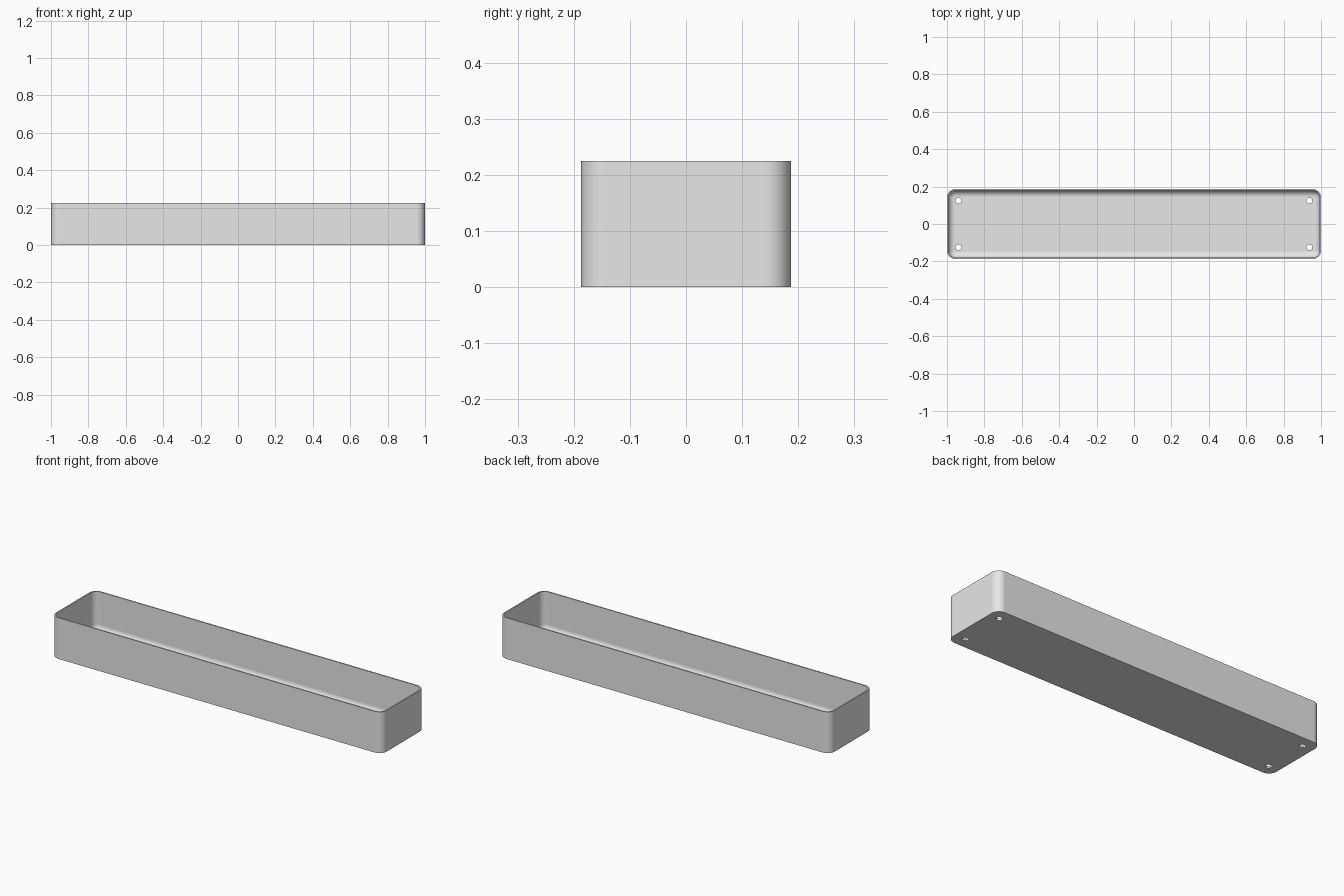
import bpy, bmesh
from math import sin, cos, pi, radians

old = bpy.data.objects.get("Cube")
if old:
    bpy.data.objects.remove(old, do_unlink=True)

HALF_X, HALF_Y, HEIGHT = 1.0, 0.187, 0.225
CORNER, WALL, FLOOR, FILLET = 0.045, 0.007, 0.01, 0.036
SEGMENTS = 10

grey = bpy.data.materials.new("light grey")
grey.use_nodes = True
grey.diffuse_color = (0.8, 0.8, 0.8, 1)
grey.node_tree.nodes["Principled BSDF"].inputs["Base Color"].default_value = (0.8, 0.8, 0.8, 1)


def rounded_ring(bm, inset, z):
    """Rounded rectangle loop, offset inwards by inset."""
    verts = []
    for quarter, (sx, sy) in enumerate([(1, 1), (-1, 1), (-1, -1), (1, -1)]):
        for i in range(SEGMENTS + 1):
            a = (quarter + i / SEGMENTS) * pi / 2
            x = sx * (HALF_X - CORNER) + (CORNER - inset) * cos(a)
            y = sy * (HALF_Y - CORNER) + (CORNER - inset) * sin(a)
            verts.append(bm.verts.new((x, y, z)))
    return verts


# Tray: outer wall, rim, inner wall, then a rounded fillet down to the floor
profile = [(0, 0), (0, HEIGHT), (WALL, HEIGHT)]
for i in range(SEGMENTS + 1):
    a = i / SEGMENTS * pi / 2
    profile.append((WALL + FILLET * (1 - cos(a)), FLOOR + FILLET * (1 - sin(a))))

bm = bmesh.new()
rings = [rounded_ring(bm, inset, z) for inset, z in profile]
for low, high in zip(rings, rings[1:]):
    for i in range(len(low)):
        j = (i + 1) % len(low)
        bm.faces.new((low[i], low[j], high[j], high[i]))
bm.faces.new(rings[0][::-1])
bm.faces.new(rings[-1])
bmesh.ops.recalc_face_normals(bm, faces=bm.faces)
mesh = bpy.data.meshes.new("tray")
bm.to_mesh(mesh)
bm.free()
mesh.materials.append(grey)
tray = bpy.data.objects.new("tray", mesh)
bpy.context.collection.objects.link(tray)

# Four drain holes through the floor
bm = bmesh.new()
for x in (-0.938, 0.938):
    for y in (-0.125, 0.125):
        hole = bmesh.ops.create_cone(bm, cap_ends=True, segments=32,
                                     radius1=0.016, radius2=0.016, depth=0.08)
        bmesh.ops.translate(bm, verts=hole["verts"], vec=(x, y, 0))
cut_mesh = bpy.data.meshes.new("hole_cutter")
bm.to_mesh(cut_mesh)
bm.free()
cut_mesh.materials.append(grey)
cutter = bpy.data.objects.new("hole_cutter", cut_mesh)
bpy.context.collection.objects.link(cutter)
cutter.hide_render = True

bpy.ops.object.select_all(action="DESELECT")
tray.select_set(True)
bpy.context.view_layer.objects.active = tray
cut = tray.modifiers.new("drain_holes", "BOOLEAN")
cut.operation = "DIFFERENCE"
cut.solver = "EXACT"
cut.object = cutter
bpy.ops.object.modifier_apply(modifier=cut.name)
bpy.data.objects.remove(cutter, do_unlink=True)

# Smooth rounded corners, crisp rim and base
bpy.ops.object.shade_smooth_by_angle(angle=radians(30))
weighted = tray.modifiers.new("weighted_normals", "WEIGHTED_NORMAL")
weighted.keep_sharp = True
